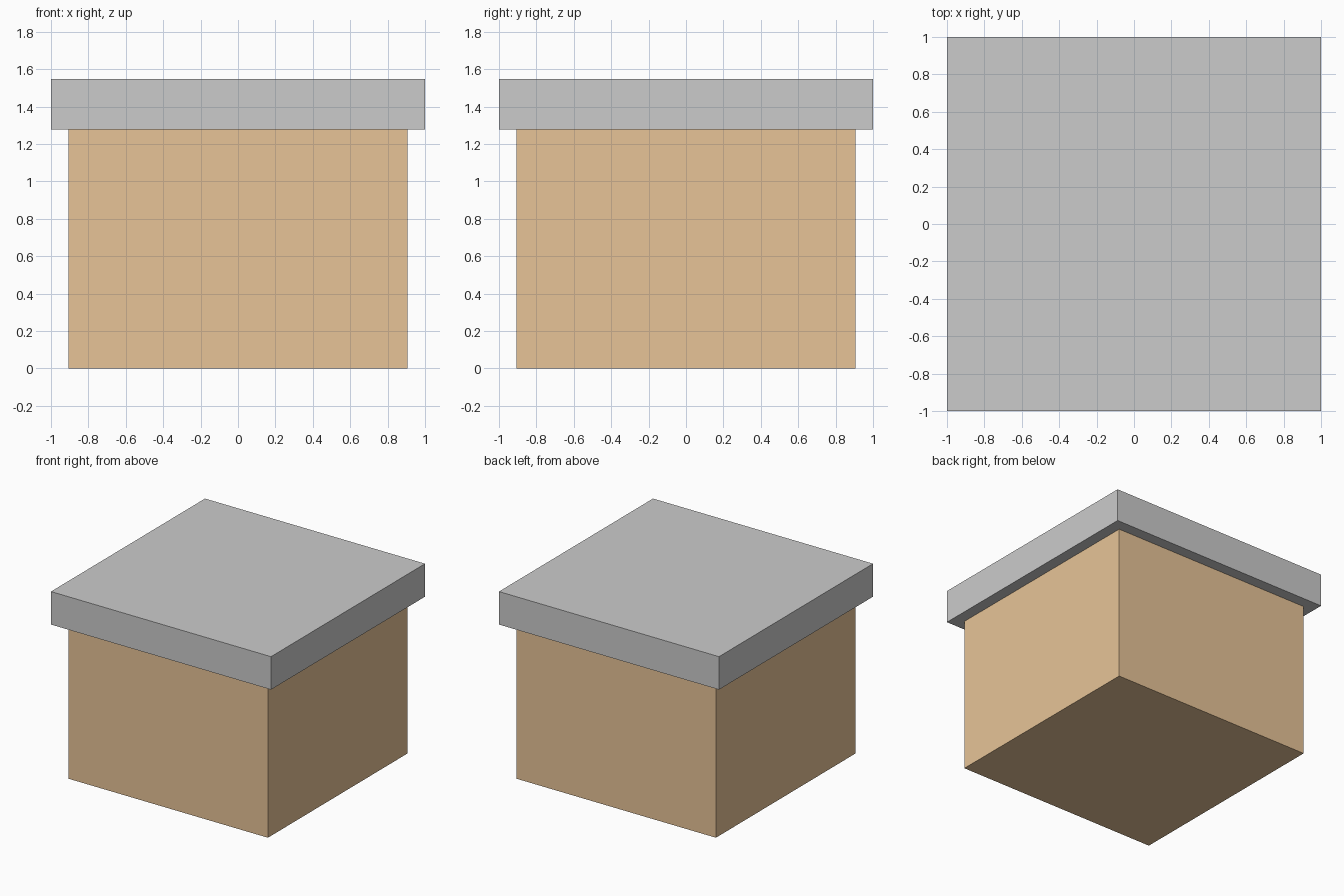
import bpy

if "Cube" in bpy.data.objects:
    bpy.data.objects.remove(bpy.data.objects["Cube"])


def box(name, half, z0, z1, material=None):
    """Square block centred on the z axis, from z0 up to z1."""
    bpy.ops.mesh.primitive_cube_add(size=1, location=(0, 0, (z0 + z1) / 2))
    obj = bpy.context.object
    obj.name = name
    obj.scale = (2 * half, 2 * half, z1 - z0)
    bpy.ops.object.transform_apply(location=False, rotation=False, scale=True)
    if material:
        obj.data.materials.append(material)
    return obj


cardboard = bpy.data.materials.new("cardboard")
cardboard.diffuse_color = (0.80, 0.55, 0.31, 1)
cardboard.use_nodes = True
cardboard.node_tree.nodes["Principled BSDF"].inputs["Base Color"].default_value = cardboard.diffuse_color

LID_BOTTOM, LID_TOP = 1.277, 1.548

# Box body
box("box_body", 0.907, 0, LID_BOTTOM, cardboard)

# Overhanging lid
box("box_lid", 1.0, LID_BOTTOM, LID_TOP)
